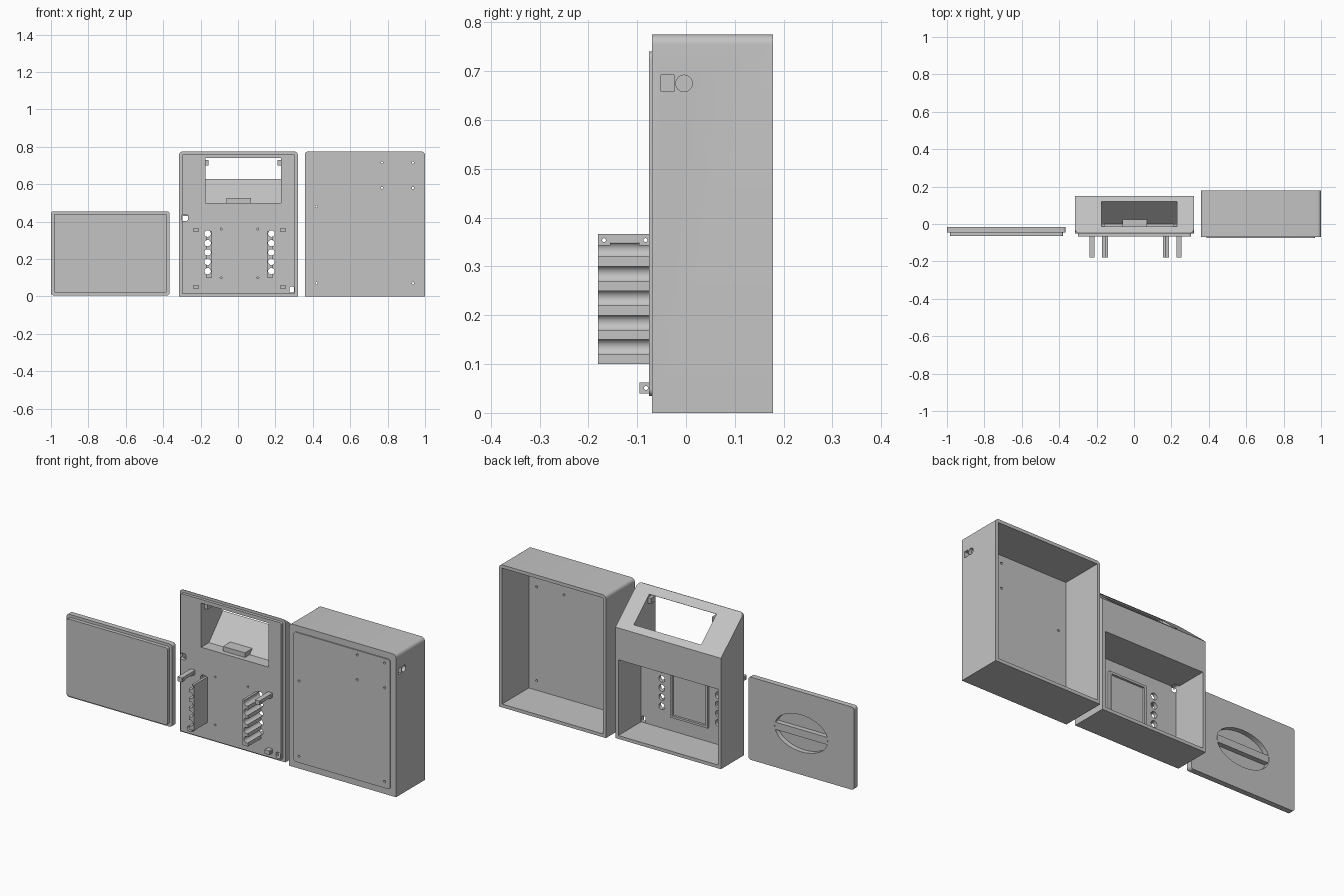
import bpy, bmesh, math
from mathutils import Vector

if "Cube" in bpy.data.objects:
    bpy.data.objects.remove(bpy.data.objects["Cube"])

grey = bpy.data.materials.new("plain grey")
grey.use_nodes = True
tone = (0.55, 0.55, 0.55, 1)
grey.diffuse_color = tone
grey.node_tree.nodes["Principled BSDF"].inputs["Base Color"].default_value = tone


def prism(name, points, axis, low, high):
    """Extrude an outline: (x, z) along y, or (y, z) along x."""
    def place(p, d):
        return (p[0], d, p[1]) if axis == "y" else (d, p[0], p[1])
    bm = bmesh.new()
    face = bm.faces.new([bm.verts.new(place(p, low)) for p in points])
    grown = bmesh.ops.extrude_face_region(bm, geom=[face])["geom"]
    shift = Vector(place((0, 0), high - low))
    bmesh.ops.translate(bm, vec=shift, verts=[v for v in grown if isinstance(v, bmesh.types.BMVert)])
    bmesh.ops.recalc_face_normals(bm, faces=bm.faces)
    mesh = bpy.data.meshes.new(name)
    bm.to_mesh(mesh)
    bm.free()
    mesh.materials.append(grey)
    obj = bpy.data.objects.new(name, mesh)
    bpy.context.collection.objects.link(obj)
    return obj


def outline(x0, x1, z0, z1, bottom=0.0, top=0.0):
    """Rectangle with rounded bottom and top corners."""
    points = []
    corners = [(x0, z0, 1, 1, bottom, 180), (x1, z0, -1, 1, bottom, 270),
               (x1, z1, -1, -1, top, 0), (x0, z1, 1, -1, top, 90)]
    for x, z, sx, sz, r, start in corners:
        for i in range(7 if r else 1):
            a = math.radians(start + i * 15)
            points.append((x + r * (sx + math.cos(a)), z + r * (sz + math.sin(a))) if r else (x, z))
    return points


def oval(x, z, rx, rz=None, sides=24):
    turns = [math.tau * i / sides for i in range(sides)]
    return [(x + rx * math.cos(a), z + (rz or rx) * math.sin(a)) for a in turns]


def box(name, x0, x1, y0, y1, z0, z1):
    return prism(name, outline(x0, x1, z0, z1), "y", y0, y1)


def hole(x, z, r, y0=-0.3, y1=0.0):
    return prism("hole_cutter", oval(x, z, r), "y", y0, y1)


def cut(target, cutters):
    """Subtract the cutters, bake the result and remove them."""
    for c in cutters:
        c.hide_render = True
        mod = target.modifiers.new("cut", "BOOLEAN")
        mod.operation, mod.object, mod.solver = "DIFFERENCE", c, "EXACT"
    graph = bpy.context.evaluated_depsgraph_get()
    mesh = bpy.data.meshes.new_from_object(target.evaluated_get(graph))
    target.modifiers.clear()
    target.data = mesh
    for c in cutters:
        bpy.data.objects.remove(c)


# Flat lid with a stepped front and a finger recess crossed by a grip bar
lid = prism("lid", outline(-1, -0.365, 0.005, 0.455, 0.015, 0.015), "y", -0.045, -0.015)
prism("lid_step", outline(-0.985, -0.38, 0.02, 0.44, 0.01, 0.01), "y", -0.065, -0.045)
cut(lid, [prism("recess_cutter", oval(-0.683, 0.23, 0.16, 0.1, 40), "y", -0.042, 0.1)])
box("lid_grip_bar", -0.84, -0.526, -0.043, -0.015, 0.21, 0.25)

# Open-backed case
case = prism("case", outline(0.357, 1, 0, 0.775, 0, 0.02), "y", -0.07, 0.178)
cut(case, [box("cavity_cutter", 0.375, 0.982, -0.052, 0.3, 0.018, 0.757)])
case_holes = [(0.77, 0.715), (0.935, 0.715), (0.77, 0.58), (0.935, 0.58),
              (0.42, 0.48), (0.42, 0.07), (0.935, 0.07)]
cut(case, [hole(x, z, 0.006) for x, z in case_holes]
    + [box("switch_cutter", 0.96, 1.1, -0.051, -0.025, 0.658, 0.692),
       prism("socket_cutter", oval(-0.004, 0.675, 0.017), "x", 0.96, 1.1)])
case_plate = prism("case_front_plate", outline(0.387, 0.968, 0.035, 0.74, 0.015, 0.015), "y", -0.076, -0.07)
cut(case_plate, [hole(x, z, 0.006) for x, z in case_holes])

# Middle housing: open lower back, sloped hood above
housing = prism("housing", outline(-0.315, 0.32, 0, 0.775, 0, 0.02), "y", -0.05, 0.15)
panel = prism("housing_front_panel", outline(-0.3, 0.305, 0.012, 0.76, 0.01, 0.01), "y", -0.066, -0.05)
cut(housing, [
    prism("slope_cutter", [(-0.048, 0.775), (0.15, 0.603), (0.3, 0.473), (0.3, 0.9), (-0.048, 0.9)], "x", -0.5, 0.5),
    box("cavity_cutter", -0.297, 0.302, -0.046, 0.3, 0.018, 0.43)])


def window():
    return prism("window_cutter", [(-0.2, 0.5), (0.0, 0.5), (0.3, 0.82), (0.2, 0.9),
                                   (-0.018, 0.74), (-0.2, 0.74)], "x", -0.175, 0.23)


MIDDLE = 0.008
COMB_X, LEVELS = 0.17, [0.135 + 0.05 * i for i in range(5)]


def housing_cutters():
    """Openings through the front wall."""
    cutters = [hole(MIDDLE + s * COMB_X, z, 0.018) for s in (-1, 1) for z in LEVELS]
    cutters += [hole(MIDDLE + s * 0.098, z, 0.005) for s in (-1, 1) for z in (0.1, 0.36)]
    cutters += [prism("cable_cutter", outline(x0, x1, z0, z1, 0.008, 0.008), "y", -0.3, -0.02)
                for x0, x1, z0, z1 in ((-0.3, -0.268, 0.403, 0.438), (0.275, 0.3, 0.02, 0.052))]
    return cutters


for part in (housing, panel):
    cut(part, [window()])
    cut(part, housing_cutters())

# Cable block and catches inside the window
box("window_floor_block", -0.062, 0.07, -0.04, 0.025, 0.49, 0.525)
for name, x in (("right", -0.175), ("left", 0.212)):
    box(name + "_window_catch", x, x + 0.018, -0.04, 0.0, 0.7, 0.73)

# Mounting rim on the inner face of the front wall
rim = box("inner_mounting_rim", -0.105, 0.12, -0.046, -0.034, 0.095, 0.365)
cut(rim, [box("rim_cutter", -0.093, 0.108, -0.1, 0.1, 0.107, 0.353)])

# Cable combs with round grooves opening outward, and bracket arms
for name, s in (("right", -1), ("left", 1)):
    xs = sorted((MIDDLE + s * 0.146, MIDDLE + s * 0.178))
    comb = box(name + "_cable_comb", *xs, -0.18, -0.06, 0.1, 0.348)
    cut(comb, [hole(MIDDLE + s * COMB_X, z, 0.017) for z in LEVELS])
    xs = sorted((MIDDLE + s * 0.219, MIDDLE + s * 0.247))
    arm = box(name + "_upper_arm", *xs, -0.18, -0.06, 0.343, 0.366)
    cut(arm, [prism("pin_cutter", oval(y, 0.354, 0.004), "x", -0.5, 0.5) for y in (-0.168, -0.083)]
        + [box("notch_cutter", -0.5, 0.5, -0.155, -0.096, 0.3, 0.349)])
    lug = box(name + "_lower_lug", *xs, -0.095, -0.06, 0.04, 0.062)
    cut(lug, [prism("pin_cutter", oval(-0.082, 0.051, 0.004), "x", -0.5, 0.5)])

# Keep sharp edges and smooth only the rounded corners
for obj in bpy.context.scene.objects:
    obj.select_set(obj.type == "MESH")
    if obj.type == "MESH":
        bpy.context.view_layer.objects.active = obj
bpy.ops.object.shade_smooth_by_angle(angle=math.radians(30))
